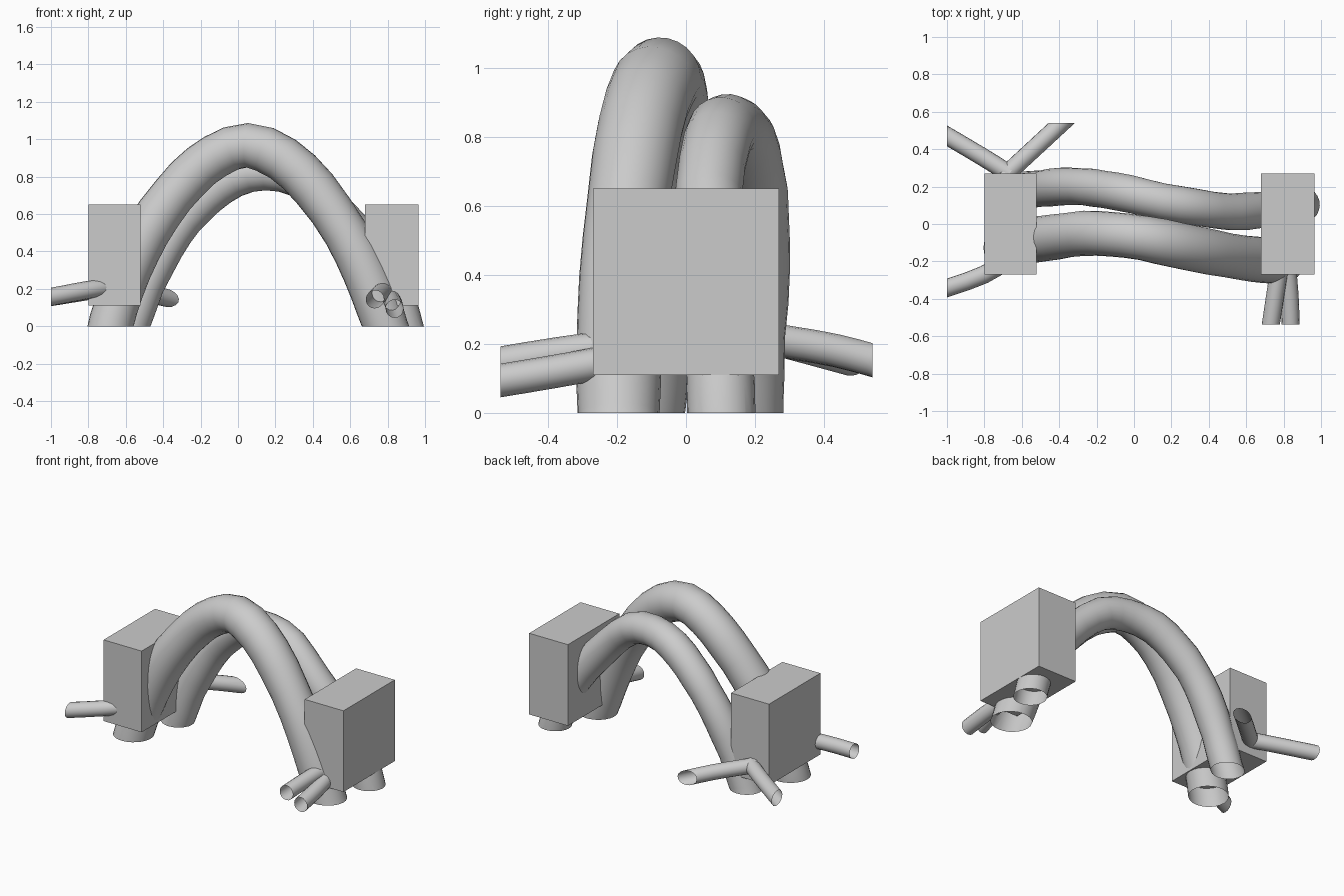
import bpy, bmesh, math, random
from mathutils import Vector

if "Cube" in bpy.data.objects:
    bpy.data.objects.remove(bpy.data.objects["Cube"])

random.seed(4)
grey = bpy.data.materials.new("pale_grey")
grey.diffuse_color = (0.6, 0.6, 0.6, 1)
grey.use_nodes = True
grey.node_tree.nodes["Principled BSDF"].inputs["Base Color"].default_value = grey.diffuse_color


def finish(bm, name):
    mesh = bpy.data.meshes.new(name)
    bm.to_mesh(mesh)
    bm.free()
    mesh.materials.append(grey)
    obj = bpy.data.objects.new(name, mesh)
    bpy.context.collection.objects.link(obj)
    return obj


def smooth_path(pts, steps):
    """Catmull-Rom samples through the points."""
    p = [pts[0] * 2 - pts[1]] + pts + [pts[-1] * 2 - pts[-2]]
    out = []
    for i in range(1, len(p) - 2):
        a, b, c, d = p[i - 1:i + 3]
        for k in range(steps):
            t = k / steps
            out.append(0.5 * (2 * b + (c - a) * t + (2 * a - 5 * b + 4 * c - d) * t * t
                              + (3 * b - a - 3 * c + d) * t ** 3))
    return out + [pts[-1]]


def tube(name, pts, radius, cuts, steps=2, sides=24, wobble=0.0):
    """Open tube along a path, its ends trimmed by planes (point, outward normal)."""
    pts = smooth_path([Vector(p) for p in pts], steps)
    bm = bmesh.new()
    rings = []
    side = None
    for i, p in enumerate(pts):
        d = (pts[min(i + 1, len(pts) - 1)] - pts[max(i - 1, 0)]).normalized()
        if side is None:
            side = d.orthogonal()
        side = (side - d * side.dot(d)).normalized()
        up = d.cross(side)
        r = radius + random.uniform(-wobble, wobble)
        rings.append([bm.verts.new(p + r * (side * math.cos(a) + up * math.sin(a)))
                      for a in (2 * math.pi * k / sides for k in range(sides))])
    for r0, r1 in zip(rings, rings[1:]):
        for k in range(sides):
            n = (k + 1) % sides
            bm.faces.new((r0[k], r0[n], r1[n], r1[k]))
    for co, no in cuts:
        bmesh.ops.bisect_plane(bm, geom=bm.verts[:] + bm.edges[:] + bm.faces[:],
                               plane_co=co, plane_no=no, clear_outer=True)
    bmesh.ops.recalc_face_normals(bm, faces=bm.faces[:])
    for f in bm.faces:
        f.smooth = True
    return finish(bm, name)


def box(name, lo, hi):
    bm = bmesh.new()
    bmesh.ops.create_cube(bm, size=1)
    for v in bm.verts:
        v.co = [(l + h) / 2 + c * (h - l) for l, h, c in zip(lo, hi, v.co)]
    return finish(bm, name)


# End blocks
box("left_block", (-0.80, -0.27, 0.11), (-0.52, 0.27, 0.65))
box("right_block", (0.68, -0.27, 0.11), (0.965, 0.27, 0.65))

# Arched trunks, trimmed at the ground
ground = [((0, 0, 0), (0, 0, -1))]
tube("front_arch", [(-0.71, -0.14, -0.12), (-0.675, -0.12, 0.03), (-0.62, -0.10, 0.2),
                    (-0.54, -0.085, 0.4), (-0.425, -0.07, 0.6), (-0.27, -0.05, 0.79),
                    (-0.12, -0.055, 0.91), (0.05, -0.075, 0.968), (0.24, -0.115, 0.895),
                    (0.41, -0.15, 0.735), (0.575, -0.18, 0.5), (0.68, -0.192, 0.29),
                    (0.755, -0.195, 0.1), (0.83, -0.195, -0.12)],
     0.121, ground, wobble=0.003)
tube("back_arch", [(-0.615, 0.185, -0.12), (-0.56, 0.185, 0.03), (-0.49, 0.19, 0.22),
                   (-0.39, 0.2, 0.42), (-0.28, 0.2, 0.575), (-0.16, 0.185, 0.695),
                   (-0.02, 0.16, 0.79), (0.15, 0.12, 0.825), (0.33, 0.09, 0.785),
                   (0.51, 0.065, 0.63), (0.68, 0.075, 0.43), (0.8, 0.09, 0.25),
                   (0.87, 0.1, 0.08), (0.92, 0.105, -0.12)],
     0.099, ground, wobble=0.003)

# Thin side shoots, trimmed square to the axes
west = [((-1, 0, 0), (-1, 0, 0))]
front = [((0, -0.537, 0), (0, -1, 0))]
back = [((0, 0.54, 0), (0, 1, 0))]
for name, pts, cuts in [
    ("left_front_shoot", [(-1.1, -0.375, 0.138), (-0.8, -0.27, 0.195), (-0.62, -0.15, 0.22)], west),
    ("left_back_shoot", [(-1.1, 0.53, 0.14), (-0.82, 0.365, 0.185), (-0.66, 0.265, 0.212)], west),
    ("inner_back_shoot", [(-0.30, 0.62, 0.13), (-0.5, 0.435, 0.18), (-0.7, 0.25, 0.212)], back),
    ("right_upper_shoot", [(0.715, -0.65, 0.125), (0.755, -0.38, 0.17), (0.79, -0.16, 0.2)], front),
    ("right_lower_shoot", [(0.84, -0.65, 0.075), (0.832, -0.38, 0.12), (0.81, -0.16, 0.16)], front),
]:
    tube(name, pts, 0.048, cuts, steps=3, sides=16)
